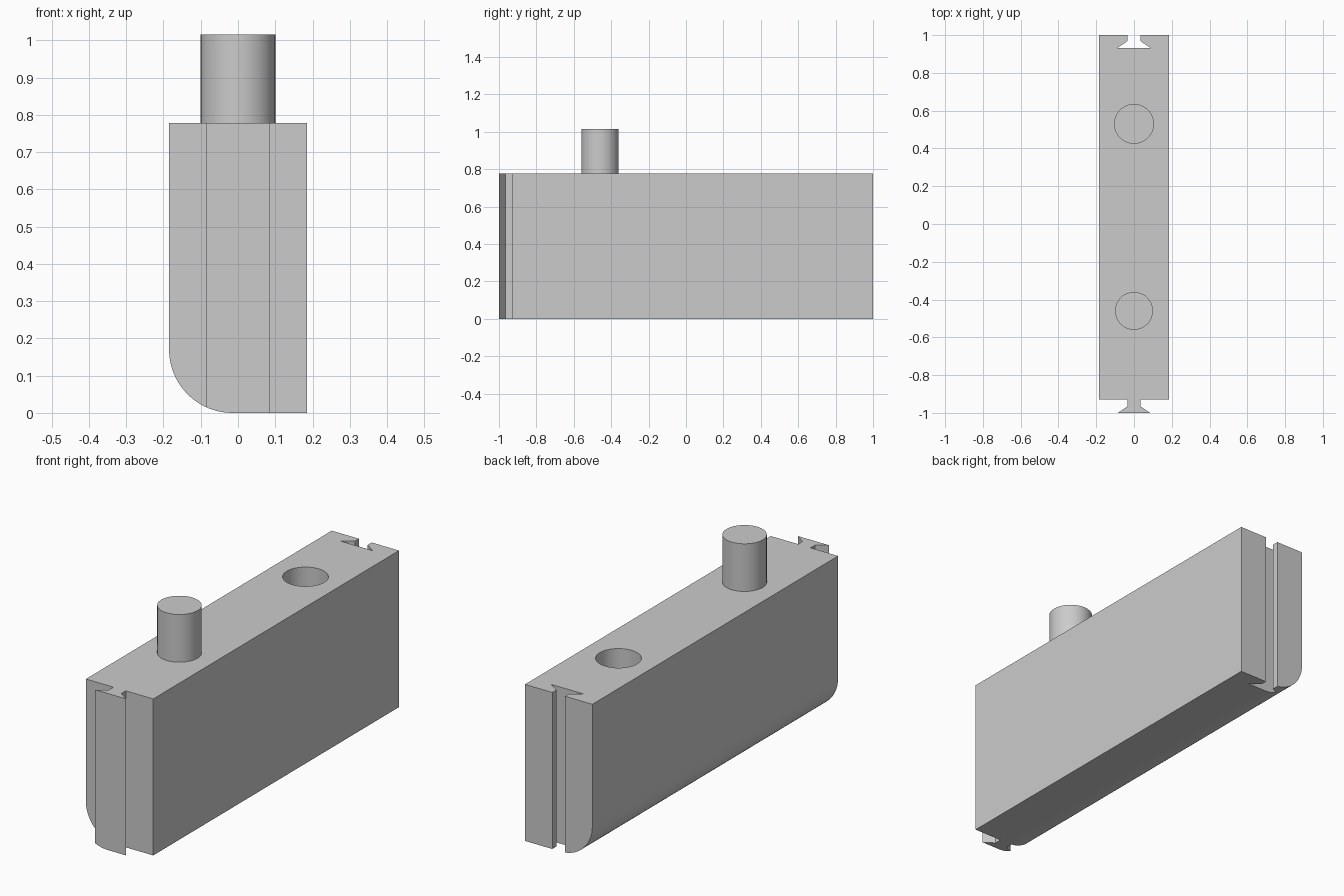
import bpy, bmesh, math
from mathutils import Vector

if "Cube" in bpy.data.objects:
    bpy.data.objects.remove(bpy.data.objects["Cube"])

HALF_W, HEIGHT, CORNER = 0.185, 0.778, 0.17
PIN_R, HOLE_R = 0.1, 0.103

grey = bpy.data.materials.new("plain grey")
grey.use_nodes = True
colour = (0.6, 0.6, 0.6, 1)
grey.diffuse_color = colour
grey.node_tree.nodes["Principled BSDF"].inputs["Base Color"].default_value = colour


def prism(name, points, direction):
    """Extrude a closed outline along a direction."""
    bm = bmesh.new()
    face = bm.faces.new([bm.verts.new(p) for p in points])
    top = bmesh.ops.extrude_face_region(bm, geom=[face])["geom"]
    bmesh.ops.translate(bm, vec=Vector(direction),
                        verts=[g for g in top if isinstance(g, bmesh.types.BMVert)])
    bmesh.ops.recalc_face_normals(bm, faces=bm.faces)
    mesh = bpy.data.meshes.new(name)
    bm.to_mesh(mesh)
    bm.free()
    mesh.materials.append(grey)
    obj = bpy.data.objects.new(name, mesh)
    bpy.context.collection.objects.link(obj)
    return obj


def cylinder(name, radius, y, bottom, top):
    steps = [2 * math.pi * i / 64 for i in range(64)]
    ring = [(radius * math.cos(a), y + radius * math.sin(a), bottom) for a in steps]
    return prism(name, ring, (0, 0, top - bottom))


def activate(obj):
    bpy.ops.object.select_all(action='DESELECT')
    obj.select_set(True)
    bpy.context.view_layer.objects.active = obj


def cut(obj, cutter):
    activate(obj)
    mod = obj.modifiers.new("cut", 'BOOLEAN')
    mod.operation, mod.solver, mod.object = 'DIFFERENCE', 'EXACT', cutter
    bpy.ops.object.modifier_apply(modifier=mod.name)
    bpy.data.objects.remove(cutter)


# Body plan: dovetail tongue at the front, matching slot at the back
half = [(0.085, -1), (0.034, -0.965), (0.034, -0.93), (HALF_W, -0.93),
        (HALF_W, 1), (0.035, 1), (0.035, 0.968), (0.088, 0.932)]
outline = half + [(-x, y) for x, y in reversed(half)]
body = prism("body", [(x, y, 0) for x, y in outline], (0, 0, HEIGHT))

# Rounded lower edge along the right side, running through the tongue too
cx = -HALF_W + CORNER
arc = [math.pi + math.pi / 2 * i / 20 for i in range(21)]
corner = [(cx + CORNER * math.cos(a), -1.2, CORNER + CORNER * math.sin(a)) for a in arc]
corner += [(cx, -1.2, -0.1), (-0.3, -1.2, -0.1), (-0.3, -1.2, CORNER)]
cut(body, prism("edge_cutter", corner, (0, 2.4, 0)))

# Blind socket in the top
cut(body, cylinder("socket_cutter", HOLE_R, 0.53, HEIGHT - 0.25, HEIGHT + 0.1))

# Locating pin on the top
pin = cylinder("pin", PIN_R, -0.46, HEIGHT, 1.015)

for obj in (body, pin):
    activate(obj)
    bpy.ops.object.shade_smooth_by_angle(angle=math.radians(30))
